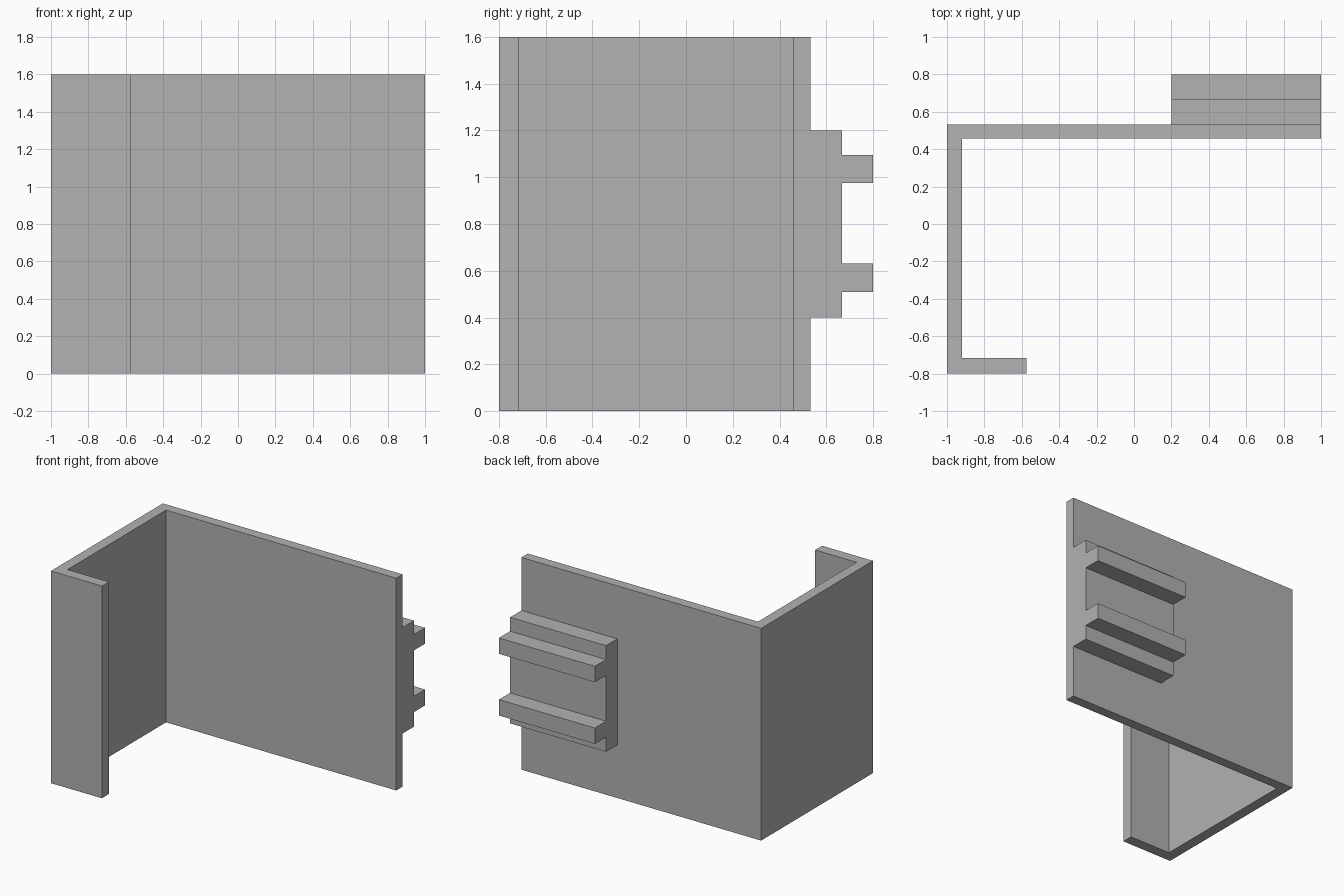
import bpy
import bmesh
from mathutils import Vector

cube = bpy.data.objects.get("Cube")
if cube:
    bpy.data.objects.remove(cube, do_unlink=True)

# Single plain grey
grey = bpy.data.materials.new("plain grey")
grey.use_nodes = True
colour = (0.445, 0.445, 0.445, 1)
grey.diffuse_color = colour
grey.node_tree.nodes["Principled BSDF"].inputs["Base Color"].default_value = colour


def extrude_profile(name, points, direction):
    """Sweep a closed outline of 3D points along a straight direction."""
    bm = bmesh.new()
    face = bm.faces.new([bm.verts.new(p) for p in points])
    swept = bmesh.ops.extrude_face_region(bm, geom=[face])
    verts = [g for g in swept["geom"] if isinstance(g, bmesh.types.BMVert)]
    bmesh.ops.translate(bm, verts=verts, vec=Vector(direction))
    bmesh.ops.recalc_face_normals(bm, faces=bm.faces)
    mesh = bpy.data.meshes.new(name)
    bm.to_mesh(mesh)
    bm.free()
    mesh.materials.append(grey)
    obj = bpy.data.objects.new(name, mesh)
    bpy.context.collection.objects.link(obj)
    return obj


BACK = 0.533      # rear face of the back wall
HEIGHT = 1.6

# Hooked bracket: back wall, side wall and short front lip
bracket = [(1, BACK), (-1, BACK), (-1, -0.8), (-0.575, -0.8),
           (-0.575, -0.717), (-0.92, -0.717), (-0.92, 0.457), (1, 0.457)]
extrude_profile("bracket", [(x, y, 0) for x, y in bracket], (0, 0, HEIGHT))

# Rear mounting pad with two horizontal rails
PAD, RAIL = 0.667, 0.8
rail_mount = [(BACK, 0.4), (PAD, 0.4)]
for low, high in ((0.51, 0.63), (0.975, 1.095)):
    rail_mount += [(PAD, low), (RAIL, low), (RAIL, high), (PAD, high)]
rail_mount += [(PAD, 1.2), (BACK, 1.2)]
extrude_profile("rail_mount", [(0.2, y, z) for y, z in rail_mount], (0.8, 0, 0))
